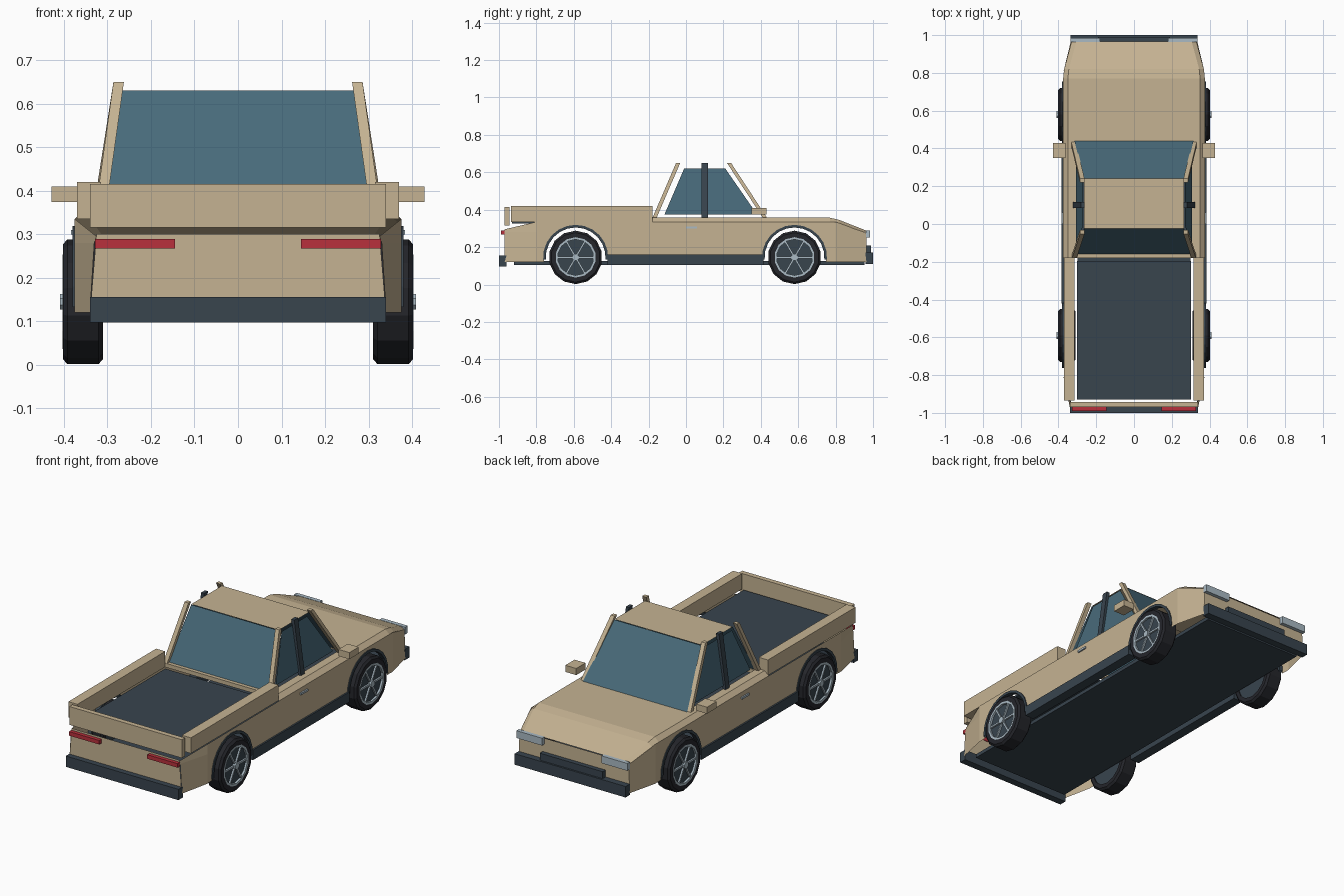
import bpy, bmesh
from math import sin, cos, pi, radians
from mathutils import Matrix, Vector

if "Cube" in bpy.data.objects:
    bpy.data.objects.remove(bpy.data.objects["Cube"])


def material(name, rgb):
    m = bpy.data.materials.new(name)
    m.diffuse_color = (*rgb, 1)
    m.use_nodes = True
    m.node_tree.nodes["Principled BSDF"].inputs["Base Color"].default_value = m.diffuse_color
    return m


PAINT = material("paint", (0.56, 0.45, 0.29))
DARK = material("dark_trim", (0.04, 0.058, 0.076))
GLASS = material("glass", (0.065, 0.145, 0.195))
RED = material("red_lens", (0.48, 0.03, 0.045))
PALE = material("pale_metal", (0.4, 0.49, 0.55))
RUBBER = material("rubber", (0.018, 0.019, 0.024))


def mesh(name, verts, faces, mat, mirror=False):
    me = bpy.data.meshes.new(name)
    me.from_pydata(verts, [], faces)
    bm = bmesh.new()
    bm.from_mesh(me)
    bmesh.ops.recalc_face_normals(bm, faces=bm.faces)
    # open sheets: face away from the middle of the vehicle
    if any(e.is_boundary for e in bm.edges):
        score = sum(f.normal.dot(f.calc_center_median() - Vector((0, 0.05, 0.2))) * f.calc_area()
                    for f in bm.faces)
        if score < 0:
            bmesh.ops.reverse_faces(bm, faces=bm.faces)
    bm.to_mesh(me)
    bm.free()
    me.materials.append(mat)
    ob = bpy.data.objects.new(name, me)
    bpy.context.collection.objects.link(ob)
    if mirror:
        ob.modifiers.new("mirror", "MIRROR").use_mirror_merge = False
    return ob


BOX_FACES = [(0, 1, 3, 2), (4, 6, 7, 5), (0, 4, 5, 1), (2, 3, 7, 6), (0, 2, 6, 4), (1, 5, 7, 3)]


def box(name, x, y, z, mat, mirror=False):
    return mesh(name, [(a, b, c) for a in x for b in y for c in z], BOX_FACES, mat, mirror)


def post(name, bottom, top, wx, wy, mat):
    """Leaning rectangular pillar, mirrored to both sides."""
    v = [(p[0] + a * wx / 2, p[1] + b * wy / 2, p[2]) for a in (-1, 1) for b in (-1, 1) for p in (bottom, top)]
    return mesh(name, v, BOX_FACES, mat, True)


def loft(name, rows, mat, mirror=False):
    n = len(rows[0])
    faces = [(r * n + i, r * n + i + 1, r * n + n + i + 1, r * n + n + i)
             for r in range(len(rows) - 1) for i in range(n - 1)]
    return mesh(name, [p for r in rows for p in r], faces, mat, mirror)


WHEEL_Y, WHEEL_Z, ARCH = (-0.59, 0.58), 0.145, 0.171

# side panels with wheel arch cutouts
outline = [(-0.8, 0.12)]
for wy in WHEEL_Y:
    for i in range(15):
        a = radians(188 - 196 * i / 14)
        outline.append((wy + ARCH * cos(a), WHEEL_Z + ARCH * sin(a)))
outline += [(0.8, 0.12), (0.8, 0.335), (-0.8, 0.335)]
mesh("side_panel", [(0.375, y, z) for y, z in outline], [tuple(range(len(outline)))], PAINT, True)

# tapered body corners and end faces
loft("rear_corner", [[(0.375, -0.8, 0.12), (0.34, -0.97, 0.12)],
                     [(0.375, -0.8, 0.28), (0.33, -0.97, 0.28)],
                     [(0.375, -0.8, 0.335), (0.325, -0.97, 0.295)]], PAINT, True)
loft("front_corner", [[(0.375, 0.8, 0.12), (0.335, 0.965, 0.12)],
                      [(0.375, 0.8, 0.335), (0.33, 0.965, 0.275)]], PAINT, True)
mesh("tail_panel", [(-0.34, -0.97, 0.12), (0.34, -0.97, 0.12), (0.325, -0.97, 0.3), (-0.325, -0.97, 0.3)],
     [(0, 1, 2, 3)], PAINT)
mesh("nose_panel", [(-0.335, 0.965, 0.12), (0.335, 0.965, 0.12), (0.33, 0.965, 0.283), (-0.33, 0.965, 0.283)],
     [(0, 1, 2, 3)], PAINT)

# hood and cab shoulders
hood = []
for y, w, z, low in [(0.43, 0.375, 0.357, 0.335), (0.77, 0.375, 0.357, 0.335),
                     (0.82, 0.37, 0.345, 0.325), (0.967, 0.33, 0.287, 0.275)]:
    hood.append([(-w, y, low), (0.025 - w, y, z), (w - 0.025, y, z), (w, y, low)])
loft("hood", hood, PAINT)
loft("cab_shoulder", [[(0.375, y, 0.335), (0.35, y, 0.357), (0.305, y, 0.357)] for y in (-0.18, 0.43)], PAINT, True)
box("cab_rear_sill", (-0.32, 0.32), (-0.18, -0.155), (0.335, 0.357), PAINT)

# cargo bed
box("bed_floor", (-0.303, 0.303), (-0.93, -0.195), (0.325, 0.335), DARK)
box("bed_rail", (0.315, 0.37), (-0.935, -0.178), (0.335, 0.42), PAINT, True)
box("tailgate", (-0.34, 0.34), (-0.97, -0.943), (0.315, 0.415), PAINT)

# cab: roof, glass and pillars
mesh("roof", [(-0.265, -0.025, 0.632), (0.265, -0.025, 0.632), (0.265, 0.24, 0.632), (-0.265, 0.24, 0.632)],
     [(0, 1, 2, 3)], PAINT)
for name, y0, y1, w in (("windshield", 0.44, 0.24, 0.315), ("rear_window", -0.16, -0.025, 0.308)):
    mesh(name, [(-w, y0, 0.357), (w, y0, 0.357), (0.265, y1, 0.63), (-0.265, y1, 0.63)], [(0, 1, 2, 3)], GLASS)
mesh("side_window", [(0.308, -0.115, 0.375), (0.308, 0.38, 0.375), (0.27, 0.21, 0.62), (0.27, -0.01, 0.62)],
     [(0, 1, 2, 3)], GLASS, True)
post("front_pillar", (0.32, 0.422, 0.357), (0.274, 0.23, 0.65), 0.024, 0.022, PAINT)
post("rear_pillar", (0.315, -0.168, 0.357), (0.274, -0.042, 0.65), 0.024, 0.022, PAINT)
post("door_pillar", (0.313, 0.1, 0.357), (0.272, 0.1, 0.65), 0.018, 0.033, DARK)

# mirrors and door handles
box("side_mirror", (0.362, 0.428), (0.35, 0.43), (0.374, 0.41), PAINT, True)
box("door_handle", (0.374, 0.383), (0.0, 0.06), (0.299, 0.31), PALE, True)

# underside, sills, bumpers, lamps
box("underfloor", (-0.3, 0.3), (-0.92, 0.955), (0.105, 0.125), DARK)
box("side_sill", (0.33, 0.384), (-0.42, 0.415), (0.105, 0.16), DARK, True)
box("rear_bumper", (-0.34, 0.34), (-1.0, -0.96), (0.097, 0.156), DARK)
box("front_bumper", (-0.335, 0.335), (0.96, 1.0), (0.11, 0.17), DARK)
box("grille", (-0.19, 0.19), (0.963, 0.99), (0.165, 0.208), DARK)
box("tail_light", (0.145, 0.328), (-0.99, -0.968), (0.267, 0.289), RED, True)
box("head_light", (0.18, 0.335), (0.963, 0.985), (0.25, 0.29), PALE, True)


def lathe(name, profile, n, y, mat, closed=True):
    """Spin (x, radius) points about the axle."""
    verts = [(x, y + r * cos(2 * pi * (i + 0.5) / n), WHEEL_Z + r * sin(2 * pi * (i + 0.5) / n))
             for i in range(n) for x, r in profile]
    k = len(profile)
    faces = [(i * k + j, i * k + (j + 1) % k, (i + 1) % n * k + (j + 1) % k, (i + 1) % n * k + j)
             for i in range(n) for j in range(k if closed else k - 1)]
    if not closed:
        faces += [tuple(i * k for i in range(n)), tuple(i * k + k - 1 for i in range(n))]
    return mesh(name, verts, faces, mat, True)


for tag, wy in zip(("rear", "front"), WHEEL_Y):
    # tyre, rim disc, bright ring, hub
    lathe(tag + "_tyre", [(0.31, 0.11), (0.31, 0.132), (0.32, 0.143), (0.392, 0.143), (0.402, 0.132), (0.402, 0.108)],
          14, wy, RUBBER)
    lathe(tag + "_rim_disc", [(0.315, 0.112), (0.392, 0.112)], 14, wy, DARK, False)
    lathe(tag + "_rim_ring", [(0.385, 0.096), (0.385, 0.108), (0.403, 0.108), (0.403, 0.096)], 14, wy, PALE)
    lathe(tag + "_hub", [(0.385, 0.019), (0.409, 0.019)], 8, wy, PALE, False)
    # spokes
    verts, faces = [], []
    for s in range(6):
        rot = Matrix.Rotation(s * pi / 3 + pi / 6, 3, 'X')
        faces += [tuple(q + 8 * s for q in f) for f in BOX_FACES]
        verts += [rot @ Vector((x, a, r)) + Vector((0, wy, WHEEL_Z))
                  for x in (0.388, 0.401) for a in (-0.005, 0.005) for r in (0.012, 0.1)]
    mesh(tag + "_spokes", verts, faces, PALE, True)
    # dark arch trim
    rows = []
    for i in range(13):
        a = radians(184 - 188 * i / 12)
        rows.append([(x, wy + r * cos(a), WHEEL_Z + r * sin(a))
                     for x, r in ((0.355, 0.16), (0.38, 0.16), (0.38, 0.174), (0.355, 0.174), (0.355, 0.16))])
    loft(tag + "_arch_trim", rows, DARK, True)
